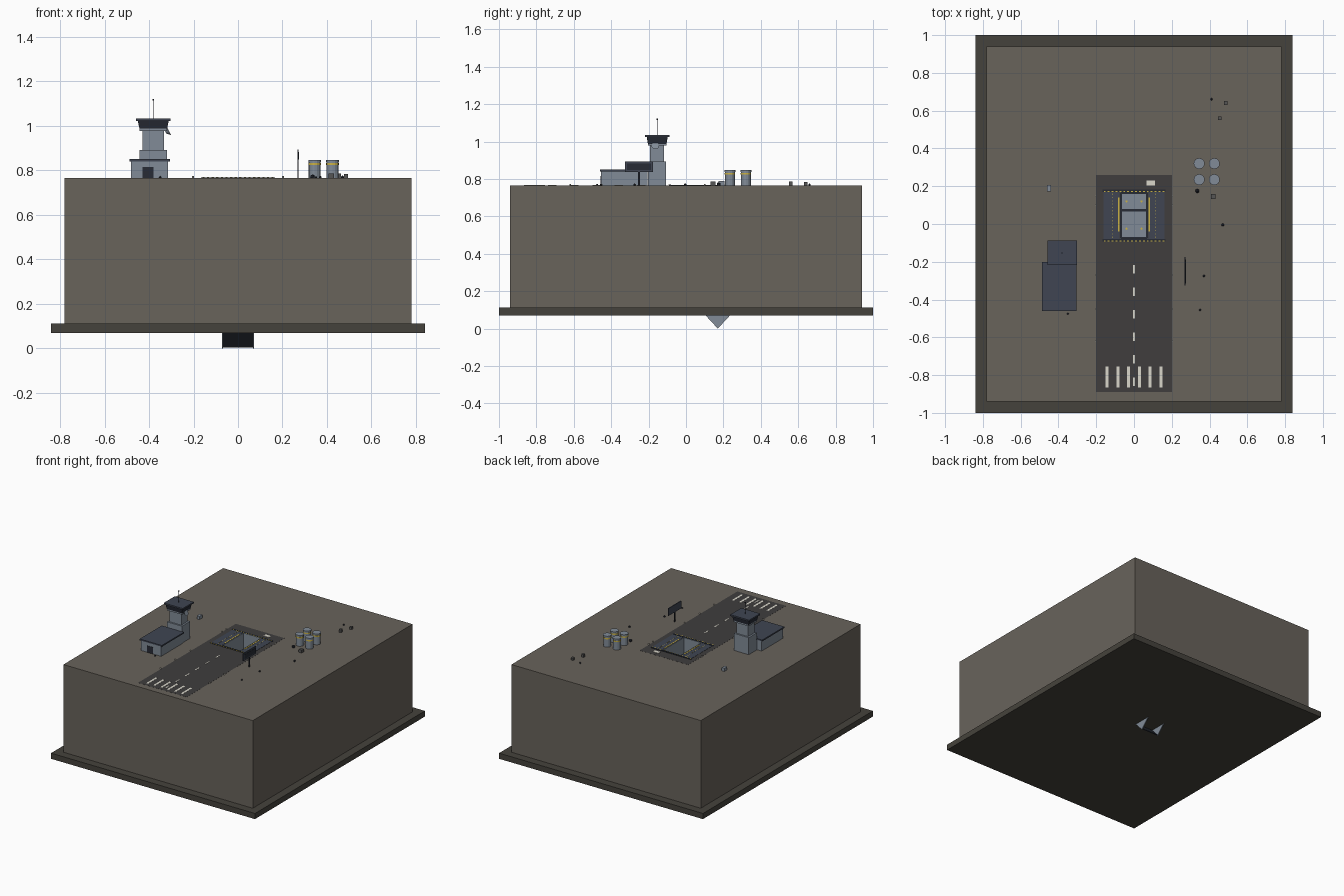
import bpy, bmesh, math
from mathutils import Matrix

if "Cube" in bpy.data.objects:
    bpy.data.objects.remove(bpy.data.objects["Cube"])

G = 0.765  # ground level
mats = {}

def paint(ob, col):
    if col:
        if col not in mats:
            m = bpy.data.materials.new("mat_%d" % len(mats))
            m.diffuse_color = (*col, 1)
            m.use_nodes = True
            m.node_tree.nodes["Principled BSDF"].inputs["Base Color"].default_value = m.diffuse_color
            mats[col] = m
        ob.data.materials.append(mats[col])
    return ob

def finish(name, bm, col):
    me = bpy.data.meshes.new(name)
    bm.to_mesh(me)
    bm.free()
    ob = bpy.data.objects.new(name, me)
    bpy.context.collection.objects.link(ob)
    return paint(ob, col)

def box(name, x0, x1, y0, y1, z0, z1, col=None):
    bm = bmesh.new()
    mat = Matrix.Translation(((x0+x1)/2, (y0+y1)/2, (z0+z1)/2)) @ Matrix.Diagonal((x1-x0, y1-y0, z1-z0, 1))
    bmesh.ops.create_cube(bm, size=1, matrix=mat)
    return finish(name, bm, col)

def cyl(name, x, y, z0, z1, r, col=None, seg=16, r2=None):
    bm = bmesh.new()
    bmesh.ops.create_cone(bm, cap_ends=True, segments=seg, radius1=r, radius2=r if r2 is None else r2,
                          depth=z1-z0, matrix=Matrix.Translation((x, y, (z0+z1)/2)))
    return finish(name, bm, col)

def prism_x(name, pts, x0, x1, col):
    # y-z outline extruded along x
    bm = bmesh.new()
    f = bm.faces.new([bm.verts.new((x0, y, z)) for y, z in pts])
    r = bmesh.ops.extrude_face_region(bm, geom=[f])
    bmesh.ops.translate(bm, vec=(x1-x0, 0, 0), verts=[v for v in r["geom"] if isinstance(v, bmesh.types.BMVert)])
    bmesh.ops.recalc_face_normals(bm, faces=bm.faces)
    return finish(name, bm, col)

EARTH, SLAB = (.14, .125, .105), (.06, .055, .045)
DARK, STEEL, ROOF = (.02, .024, .035), (.22, .26, .31), (.05, .06, .085)
YELLOW, WHITE, ASPHALT = (.6, .45, .06), (.7, .68, .6), (.05, .047, .047)

# ground block with lift well, base slab
ground = box("ground_block", -.78, .78, -.94, .94, .11, G, EARTH)
box("base_slab", -.84, .84, -1, 1, .07, .112, SLAB)
road = box("runway", -.2, .2, -.89, .26, G-.002, G+.0006, ASPHALT)
cutter = box("well_cutter", -.075, .075, -.08, .17, .3, 1)
cutter.hide_render = True
cutter.hide_viewport = True
cutter.display_type = 'WIRE'
for ob in (ground, road):
    b = ob.modifiers.new("well", 'BOOLEAN')
    b.object = cutter
    b.operation = 'DIFFERENCE'
    b.solver = 'EXACT'

# ramp foot poking through the slab
prism_x("ramp_panel", [(.105, .07), (.115, .07), (.172, .008), (.17, .003)], -.07, .07, DARK)
for s in (-1, 1):
    prism_x("ramp_cheek", [(.105, .07), (.235, .07), (.17, 0)], s*.07-.003, s*.07+.003, STEEL)

# lift well lining and platform
box("well_wall_left", -.075, -.071, -.08, .17, .3, G+.002, STEEL)
box("well_wall_right", .071, .075, -.08, .17, .3, G+.002, STEEL)
box("well_wall_front", -.071, .071, -.08, -.076, .3, G+.002, STEEL)
box("well_wall_back", -.071, .071, .166, .17, .3, G+.002, STEEL)
box("lift_platform", -.071, .071, -.076, .166, .60, .615, DARK)
for y0, y1 in ((-.07, .065), (.08, .16)):
    box("platform_deck", -.064, .064, y0, y1, .615, .62, STEEL)
for x in (-.04, .04):
    for y in (-.025, .12):
        cyl("deck_marker", x, y, .62, .623, .006, YELLOW, 8)

# open hatch doors beside the well
for s in (-1, 1):
    box("hatch_door", *sorted((s*.077, s*.162)), -.08, .17, G, G+.002, ROOF)
    box("hatch_edge_stripe", s*.082-.004, s*.082+.004, -.04, .14, G+.002, G+.003, YELLOW)
    for i in range(14):
        y = -.07 + i*.0175
        box("hatch_dot", s*.115-.002, s*.115+.002, y-.003, y+.003, G+.002, G+.003, YELLOW)
for y in (-.086, .176):
    box("hatch_rail", -.167, .167, y-.006, y+.006, G, G+.004, DARK)
    for i in range(16):
        x = -.155 + i*.0207
        box("hazard_mark", x-.005, x+.005, y-.007, y-.002, G+.002, G+.0045, YELLOW)

# runway paint and edge lights
for i in range(6):
    x = -.1425 + i*.057
    box("threshold_bar", x-.008, x+.008, -.865, -.755, G, G+.0015, WHITE)
    y = -.24 - i*.119
    box("centre_dash", -.004, .004, y-.023, y+.023, G, G+.0015, WHITE)
for x in (-.202, .202):
    for y in (.15, .1, -.27, -.45, -.62):
        cyl("edge_light", x, y, G, G+.009, .004, WHITE, 8)
box("control_box", .067, .112, .205, .23, G, G+.004, WHITE)

# low building
box("hall", -.48, -.315, -.455, -.205, G, .843, STEEL)
box("hall_roof", -.488, -.305, -.461, -.2, .841, .851, ROOF)
box("hall_door", -.43, -.38, -.457, -.45, G, .815, DARK)

# control tower
TX, TY = -.381, -.154
box("tower_base", TX-.061, TX+.061, TY-.049, TY+.047, G, .892, STEEL)
box("tower_shaft", TX-.048, TX+.048, TY-.038, TY+.036, .89, .982, STEEL)
box("cab_floor", TX-.062, TX+.062, TY-.05, TY+.05, .978, .988, STEEL)
bm = bmesh.new()
bmesh.ops.create_cone(bm, cap_ends=True, segments=4, radius1=.062*math.sqrt(2), radius2=.07*math.sqrt(2), depth=.038,
                      matrix=Matrix.Translation((TX, TY, 1.006)) @ Matrix.Diagonal((1, .8, 1, 1)) @ Matrix.Rotation(math.pi/4, 4, 'Z'))
finish("cab_windows", bm, DARK)
box("cab_roof", TX-.078, TX+.078, TY-.064, TY+.066, 1.023, 1.034, ROOF)
cyl("antenna_mast", TX, TY, 1.03, 1.12, .0022, DARK, 6)
cyl("antenna_tip", TX, TY, 1.115, 1.122, .004, DARK, 6)
bm = bmesh.new()
bmesh.ops.create_cone(bm, cap_ends=True, segments=16, radius1=.006, radius2=.021, depth=.016,
                      matrix=Matrix.Translation((-.318, TY-.01, .975)) @ Matrix.Rotation(math.radians(65), 4, 'Y'))
finish("radar_dish", bm, STEEL)

# storage tanks
for x in (.345, .425):
    for y in (.235, .32):
        cyl("tank", x, y, G, .838, .027, STEEL)
        cyl("tank_rim", x, y, .838, .847, .029, STEEL)
        cyl("tank_band", x, y, .824, .833, .0282, YELLOW)

# sign board on posts
box("sign_board", .267, .273, -.326, -.176, .838, .893, ROOF)
box("sign_panel", .2725, .2745, -.315, -.187, .848, .883, DARK)
box("sign_post", .2675, .2725, -.256, -.246, G, .84, DARK)

# crates
for x, y, w, d, h in ((.485, .64, .018, .02, .018), (.455, .56, .018, .02, .022),
                      (.42, .145, .024, .026, .022), (-.45, .19, .022, .034, .024)):
    box("crate", x-w/2, x+w/2, y-d/2, y+d/2, G, G+h, STEEL if x < 0 else (.09, .09, .09))

# drums and rocks
for x, y, r in ((.41, .66, .007), (.335, .175, .012), (.47, -.005, .008),
                (.37, -.275, .007), (.35, -.455, .006), (-.35, -.475, .006)):
    bm = bmesh.new()
    bmesh.ops.create_icosphere(bm, subdivisions=1, radius=r, matrix=Matrix.Translation((x, y, G+r*.5)))
    finish("rock", bm, DARK)
